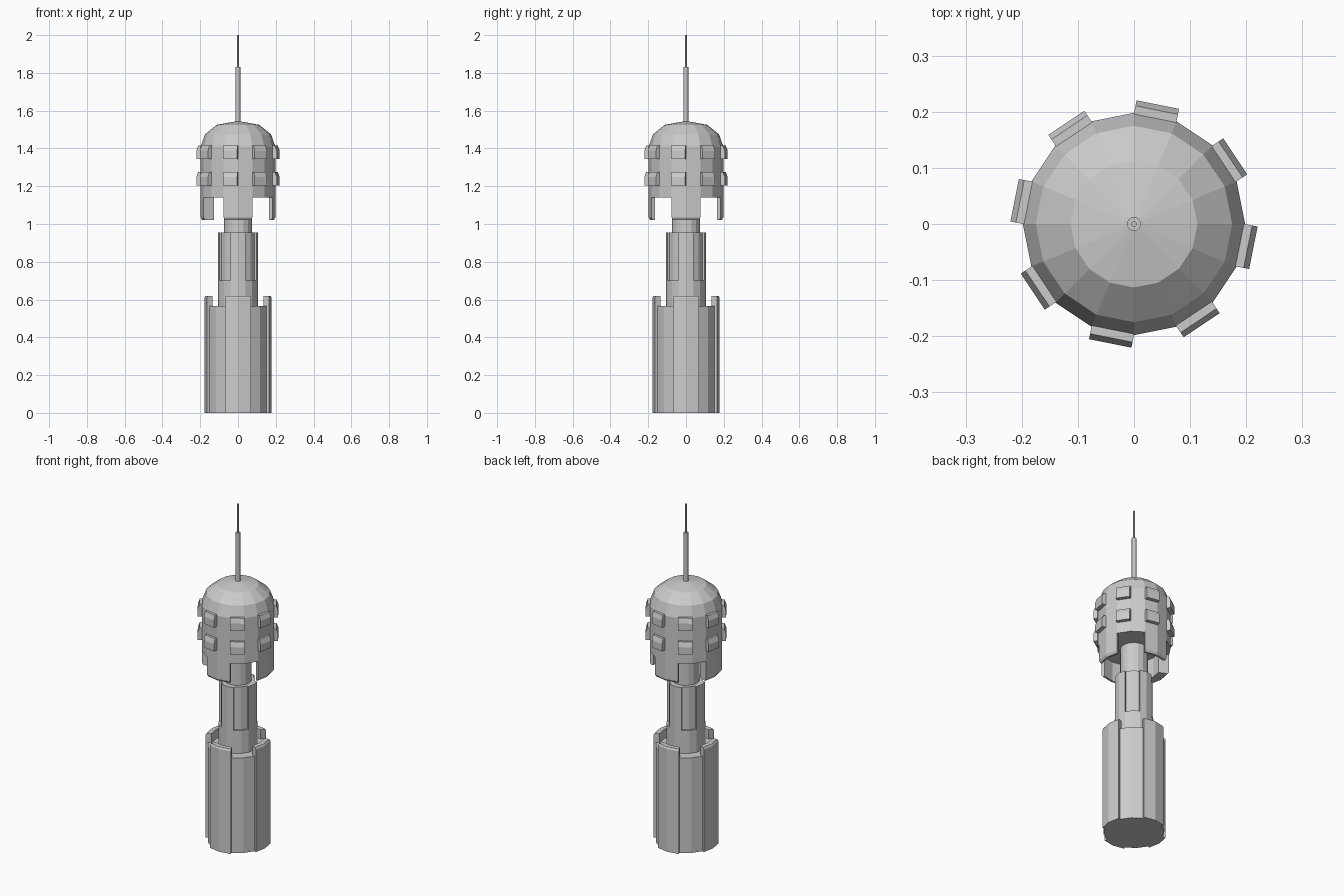
import bpy, bmesh
from math import sin, cos, radians
from mathutils import Matrix, Vector

if "Cube" in bpy.data.objects:
    bpy.data.objects.remove(bpy.data.objects["Cube"])

STEP = 22.5  # every large part is 16-sided


def polar(r, a, z):
    return Vector((r * cos(radians(a)), r * sin(radians(a)), z))


def finish(name, bm):
    bmesh.ops.recalc_face_normals(bm, faces=bm.faces)
    mesh = bpy.data.meshes.new(name)
    bm.to_mesh(mesh)
    bm.free()
    obj = bpy.data.objects.new(name, mesh)
    bpy.context.collection.objects.link(obj)
    return obj


def loft(bm, rings, capped=True):
    """Skin between closed point loops of equal length."""
    loops = [[bm.verts.new(p) for p in ring] for ring in rings]
    for a, b in zip(loops, loops[1:]):
        for i in range(len(a)):
            j = (i + 1) % len(a)
            bm.faces.new((a[i], a[j], b[j], b[i]))
    if capped:
        bm.faces.new(loops[0][::-1])
        bm.faces.new(loops[-1])


def lathe(bm, profile, sides=16):
    loft(bm, [[polar(r, 360 * i / sides, z) for i in range(sides)]
              for r, z in profile])


def ribbed(bm, r_rib, r_groove, z0, z1):
    """Prism with raised ribs on the four axes and grooves on the diagonals."""
    outline = []
    for k in range(8):
        r = r_groove if k % 2 else r_rib
        outline += [(r, 45 * k + d) for d in (-STEP, 0, STEP)]
    loft(bm, [[polar(r, a, z) for r, a in outline] for z in (z0, z1)])


def sector(bm, centre, profile):
    """Sweep an (r, z) profile across two of the sixteen faces."""
    loft(bm, [[polar(r, centre + d, z) for r, z in profile]
              for d in (-STEP, 0, STEP)])


# Ribbed base with four raised fins around its roof
bm = bmesh.new()
ribbed(bm, 0.178, 0.164, 0, 0.565)
for a in range(0, 360, 90):
    sector(bm, a, [(0.178, 0.565), (0.178, 0.61), (0.172, 0.62),
                   (0.145, 0.62), (0.145, 0.565)])
finish("base", bm)

# Column with recessed diagonal panels in its upper part
bm = bmesh.new()
lathe(bm, [(0.106, 0.56), (0.106, 0.70)])
ribbed(bm, 0.106, 0.094, 0.70, 0.955)
finish("column", bm)

# Neck
bm = bmesh.new()
lathe(bm, [(0.075, 0.95), (0.075, 1.145)])
finish("neck", bm)

# Domed head
bm = bmesh.new()
lathe(bm, [(0.198, 1.14), (0.198, 1.41), (0.175, 1.475),
           (0.113, 1.525), (0.013, 1.543)])
finish("head", bm)

# Four tabs hanging below the head, the left one thicker
bm = bmesh.new()
for a in range(0, 360, 90):
    inner = 0.138 if a == 180 else 0.179
    sector(bm, a, [(0.198, 1.14), (0.198, 1.035), (0.19, 1.022),
                   (inner, 1.022), (inner, 1.14)])
finish("head_tabs", bm)

# Two rows of window boxes with sloped tops, on alternate faces
bm = bmesh.new()
for k in range(8):
    turn = Matrix.Rotation(radians(45 * k - STEP / 2), 3, 'Z')
    for z in (1.205, 1.345):
        section = [(0.19, z), (0.217, z), (0.217, z + 0.043),
                   (0.207, z + 0.071), (0.19, z + 0.071)]
        loft(bm, [[turn @ Vector((r, y, h)) for r, h in section]
                  for y in (-0.0385, 0.0385)])
finish("window_boxes", bm)

# Two-stage antenna
bm = bmesh.new()
lathe(bm, [(0.0125, 1.535), (0.0125, 1.83)])
lathe(bm, [(0.005, 1.83), (0.005, 2.0)])
finish("antenna", bm)
